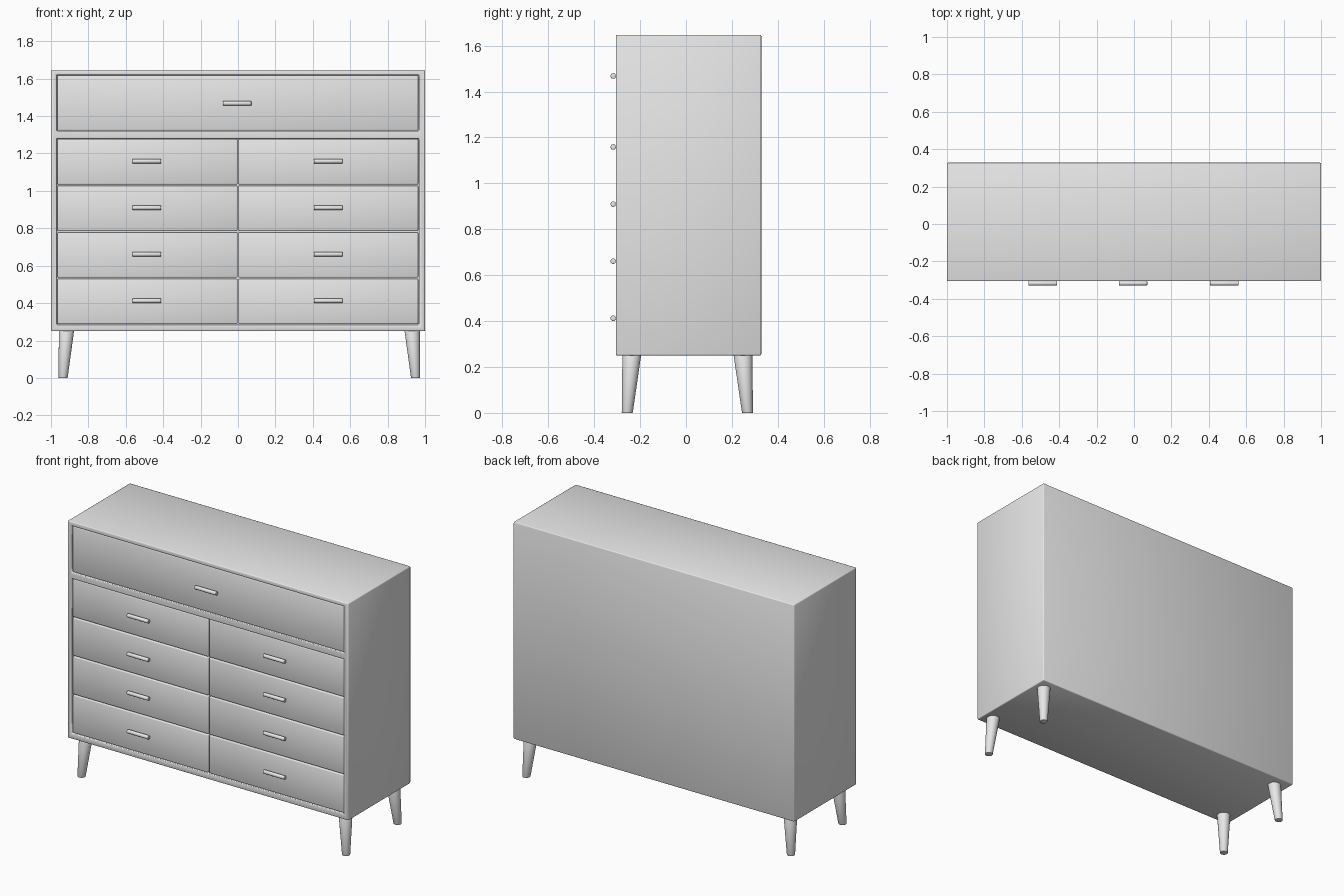
import bpy
import bmesh
from mathutils import Matrix, Vector

old = bpy.data.objects.get("Cube")
if old:
    bpy.data.objects.remove(old, do_unlink=True)

# One plain grey finish
GREY = (0.8, 0.8, 0.8, 1)
paint = bpy.data.materials.new("light grey")
paint.use_nodes = True
paint.diffuse_color = GREY
paint.node_tree.nodes["Principled BSDF"].inputs["Base Color"].default_value = GREY


def finish(name, bm, bevel=0, segments=2):
    """Turn a bmesh into a smooth shaded object with softened edges."""
    for face in bm.faces:
        face.smooth = True
    mesh = bpy.data.meshes.new(name)
    bm.to_mesh(mesh)
    bm.free()
    mesh.materials.append(paint)
    obj = bpy.data.objects.new(name, mesh)
    bpy.context.collection.objects.link(obj)
    if bevel:
        mod = obj.modifiers.new("soft edges", "BEVEL")
        mod.width = bevel
        mod.segments = segments
        mod.limit_method = "ANGLE"
    return obj


def box(name, x, y, z, bevel=0):
    """Box from (min, max) pairs on each axis."""
    bm = bmesh.new()
    bmesh.ops.create_cube(bm, size=1)
    low, high = (Vector(v) for v in zip(x, y, z))
    for v in bm.verts:
        v.co = (low + high) / 2 + v.co * (high - low)
    return finish(name, bm, bevel)


def taper(name, bottom, top, r_bottom, r_top, bevel, sides):
    """Round bar between two points, cut square to the axis of its ends."""
    bottom, top = Vector(bottom), Vector(top)
    along_x = abs(top.x - bottom.x) > abs(top.z - bottom.z)
    turn = Matrix.Rotation(1.5707963, 4, "Y") if along_x else Matrix()
    bm = bmesh.new()
    bmesh.ops.create_cone(bm, cap_ends=True, segments=sides,
                          radius1=r_bottom, radius2=r_top, depth=2)
    for v in bm.verts:
        end = top if v.co.z > 0 else bottom
        v.co = end + turn @ Vector((v.co.x, v.co.y, 0))
    return finish(name, bm, bevel)


FRONT, BACK = -0.306, 0.328
FACE = FRONT + 0.006
LEFT, RIGHT = -0.97, 0.967
TOP_BAY = (1.32, 1.62)
LOW_BAY = (0.285, 1.28)
GAP = 0.003

# Cabinet body with two recessed bays
body = box("cabinet_body", (-1, 1), (FRONT, BACK), (0.25, 1.647))
for name, bay in (("top_bay_cutter", TOP_BAY), ("lower_bay_cutter", LOW_BAY)):
    cutter = box(name, (LEFT, RIGHT), (FRONT - 0.1, FRONT + 0.06), bay)
    cutter.hide_render = True
    cutter.hide_viewport = True
    cut = body.modifiers.new(name, "BOOLEAN")
    cut.object = cutter
    cut.solver = "EXACT"
soft = body.modifiers.new("soft edges", "BEVEL")
soft.width = 0.006
soft.segments = 2
soft.limit_method = "ANGLE"


def drawer(name, x, z, handle_x, handle_z):
    """Drawer front with its slim round pull."""
    box(name, (x[0] + GAP, x[1] - GAP), (FACE, FRONT + 0.058),
        (z[0] + GAP, z[1] - GAP), 0.005)
    y = FRONT - 0.011
    taper(name + "_handle", (handle_x - 0.076, y, handle_z),
          (handle_x + 0.076, y, handle_z), 0.012, 0.012, 0.002, 24)


# Wide top drawer and four rows of paired drawers
drawer("top_drawer", (LEFT, RIGHT), TOP_BAY, -0.005, 1.468)
rows = 4
height = (LOW_BAY[1] - LOW_BAY[0]) / rows
for row in range(rows):
    z = LOW_BAY[0] + row * height
    for side, x, handle_x in (("right", (LEFT, 0), -0.488),
                              ("left", (0, RIGHT), 0.482)):
        drawer(f"{side}_drawer_{row + 1}", x, (z, z + height),
               handle_x, z + height / 2 + 0.003)

# Splayed tapered legs
for side, sx in (("right", -1), ("left", 1)):
    for end, sy in (("front", -1), ("back", 1)):
        taper(f"{end}_{side}_leg",
              (0.007 + sx * 0.942, 0.006 + sy * 0.262, 0),
              (0.007 + sx * 0.924, 0.006 + sy * 0.242, 0.255),
              0.024, 0.041, 0.002, 32)
